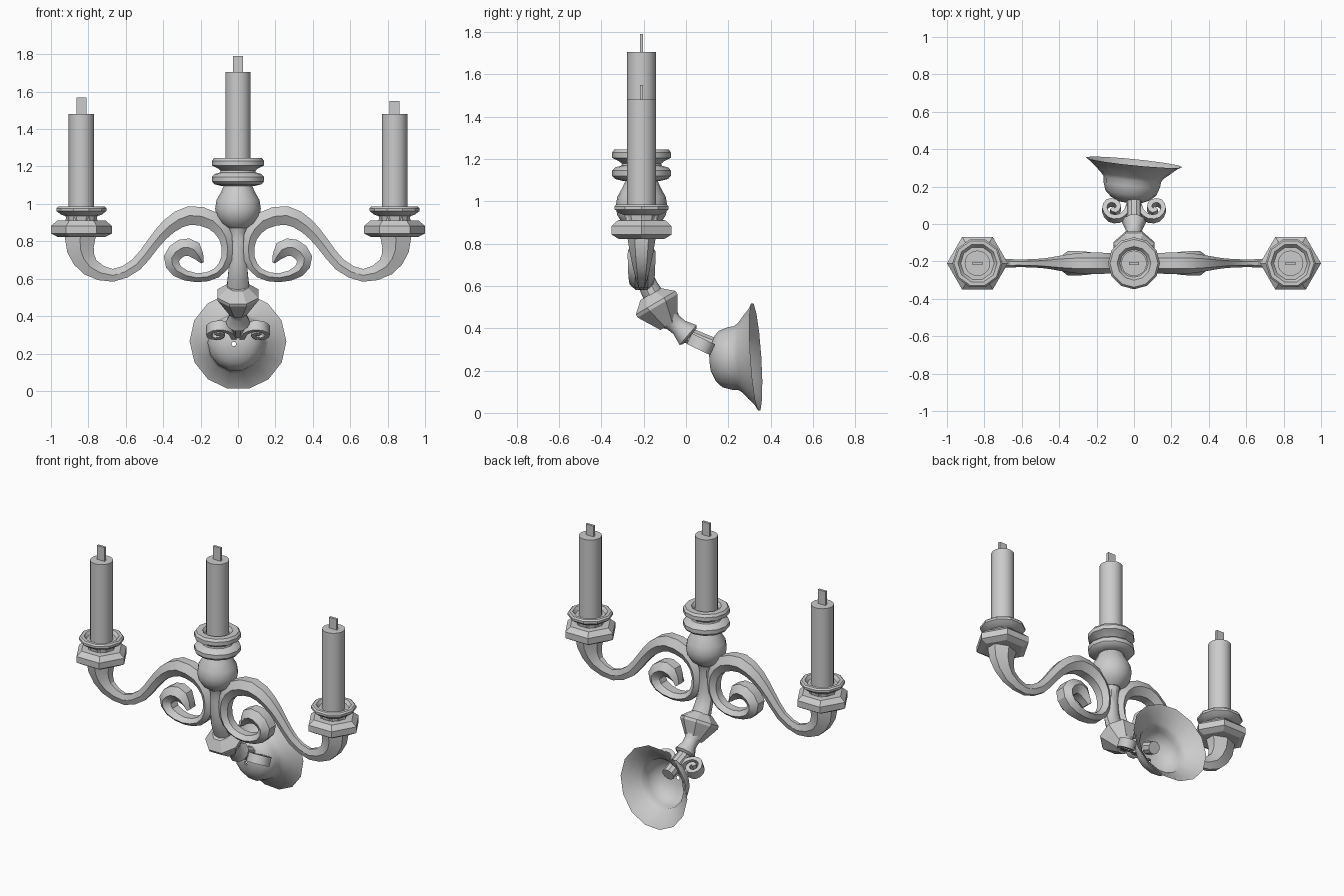
import bpy, bmesh, math
from mathutils import Vector, Matrix

if "Cube" in bpy.data.objects:
    bpy.data.objects.remove(bpy.data.objects["Cube"])

AY = -0.21  # plane of the arms


def finish(name, bm, angle=35):
    bmesh.ops.recalc_face_normals(bm, faces=bm.faces)
    me = bpy.data.meshes.new(name)
    bm.to_mesh(me)
    bm.free()
    ob = bpy.data.objects.new(name, me)
    bpy.context.collection.objects.link(ob)
    bpy.ops.object.select_all(action='DESELECT')
    ob.select_set(True)
    bpy.context.view_layer.objects.active = ob
    bpy.ops.object.shade_smooth_by_angle(angle=math.radians(angle))
    return ob


def skin(bm, rings, caps=True):
    rings = [[bm.verts.new(p) for p in r] for r in rings]
    n = len(rings[0])
    for a, b in zip(rings, rings[1:]):
        for i in range(n):
            j = (i + 1) % n
            bm.faces.new((a[i], a[j], b[j], b[i]))
    if caps:
        bm.faces.new(rings[0])
        bm.faces.new(rings[-1])


def lathe(name, profile, sides, loc, axis=(0, 0, 1), caps=True, turn=0.0, angle=35):
    """Revolve (radius, height) points around an axis."""
    m = Matrix.Translation(loc) @ Vector(axis).to_track_quat('Z', 'Y').to_matrix().to_4x4()
    rings = []
    for r, h in profile:
        rings.append([m @ Vector((r * math.cos(turn + math.tau * i / sides),
                                  r * math.sin(turn + math.tau * i / sides), h))
                      for i in range(sides)])
    bm = bmesh.new()
    skin(bm, rings, caps)
    return finish(name, bm, angle)


def refine(pts):
    """Halve each step of the path along a Catmull-Rom curve."""
    out = []
    for i in range(len(pts) - 1):
        p = [Vector(pts[max(0, min(len(pts) - 1, i + k))]) for k in (-1, 0, 1, 2)]
        out += [p[1], (9 * (p[1] + p[2]) - p[0] - p[3]) / 16]
    return out + [Vector(pts[-1])]


def sweep(name, pts, section, m, angle=35):
    """Sweep a section along (u, v, half_width, half_depth) points in local xz."""
    pts = refine(pts)
    rings = []
    for i, p in enumerate(pts):
        t = (pts[min(i + 1, len(pts) - 1)] - pts[max(i - 1, 0)]).to_2d().normalized()
        rings.append([m @ Vector((p[0] - t.y * p[2] * a, p[3] * b, p[1] + t.x * p[2] * a))
                      for a, b in section])
    bm = bmesh.new()
    skin(bm, rings)
    return finish(name, bm, angle)


def candle(name, x, z0, z1, wick_top):
    lathe(name, [(.068, z0), (.068, z1)], 20, (x, AY, 0))
    bm = bmesh.new()
    bmesh.ops.create_cube(bm, size=1, matrix=Matrix.Translation((x, AY, (z1 + wick_top) / 2))
                          @ Matrix.Diagonal((.055, .016, wick_top - z1, 1)))
    finish(name + "_wick", bm)


HEX = [(0, 1), (1, .5), (1, -.5), (0, -1), (-1, -.5), (-1, .5)]
BOX = [(1, 1), (1, -1), (-1, -1), (-1, 1)]
ROUND = [(math.cos(math.tau * i / 10), math.sin(math.tau * i / 10)) for i in range(10)]

# Candles
candle("middle_candle", 0, 1.2, 1.705, 1.79)
candle("left_candle", -.837, .93, 1.48, 1.57)
candle("right_candle", .837, .93, 1.48, 1.55)

# Middle holder: bulb and two stacked rings
lathe("middle_bulb", [(.055, .87), (.09, .895), (.115, .935), (.122, .975), (.115, 1.02),
                      (.09, 1.065), (.07, 1.11)], 16, (0, AY, 0))
lathe("middle_lower_ring", [(.085, 1.095), (.125, 1.105), (.139, 1.12), (.139, 1.145),
                            (.125, 1.16), (.095, 1.168), (.09, 1.19)], 12, (0, AY, 0))
lathe("middle_upper_ring", [(.09, 1.175), (.108, 1.19), (.139, 1.205), (.139, 1.23),
                            (.128, 1.245), (.09, 1.245), (.075, 1.225)], 12, (0, AY, 0))

# Arms, cups and link scrolls on both sides
arm_path = [(.84, .85, .085, .07), (.842, .755, .072, .055), (.79, .662, .05, .035),
            (.668, .618, .034, .022), (.545, .675, .034, .022), (.455, .785, .035, .03),
            (.37, .88, .042, .045), (.26, .938, .05, .058), (.135, .91, .048, .055),
            (.065, .82, .036, .052), (.06, .71, .03, .05), (.115, .63, .026, .05),
            (.22, .605, .024, .055), (.325, .64, .032, .062), (.355, .71, .043, .065),
            (.30, .765, .046, .065), (.235, .755, .045, .06), (.19, .685, .008, .045)]
scroll_path = [(.02, .06), (.04, -.01), (.08, -.045), (.13, -.04), (.157, .005), (.14, .045),
               (.10, .045), (.082, .015), (.10, -.01), (.12, .005)]
d = Vector((0, .9, -.43)).normalized()
up = Vector((0, .43, .9)).normalized()
for side, s in (("left", -1), ("right", 1)):
    arm_m = Matrix.Translation((0, AY, 0)) @ Matrix.Diagonal((s, 1, 1, 1))
    sweep(side + "_arm", arm_path, HEX, arm_m, 30)
    lathe(side + "_cup", [(.125, .822), (.163, .842), (.163, .882), (.13, .91), (.085, .912),
                          (.08, .945)], 6, (s * .837, AY, 0), angle=25)
    lathe(side + "_drip_pan", [(.08, .905), (.085, .935), (.108, .942), (.134, .962),
                               (.134, .976), (.125, .985), (.105, .985), (.09, .965)],
          10, (s * .837, AY, 0))
    scroll_m = Matrix(((s, 0, 0, 0), (0, up.y, d.y, .07), (0, up.z, d.z, .325), (0, 0, 0, 1)))
    sweep(side + "_scroll", [(u, v, .013, .028) for u, v in scroll_path], BOX, scroll_m, 40)

# Curved stem between the arms
stem_path = [(AY, .89, .06, .06), (AY, .84, .045, .045), (AY, .75, .042, .045),
             (-.20, .66, .042, .052), (-.178, .60, .045, .058), (-.145, .54, .052, .065)]
sweep("stem", stem_path, ROUND, Matrix.Rotation(math.pi / 2, 4, 'Z'))

# Faceted knob, spool and link down to the wall plate
lathe("knob", [(.06, -.06), (.118, -.012), (.118, .005), (.05, .11)], 8,
      (0, -.137, .51), (0, .51, -.86), turn=math.pi / 8, angle=20)
lathe("spool", [(.06, 0), (.045, .035), (.044, .07), (.065, .125), (.05, .135)], 10,
      (0, -.085, .449), (0, .76, -.65))
lathe("link", [(.04, 0), (.04, .2)], 10, (0, .0, .37), (0, .93, -.38))

# Hollow wall plate with a flared rim
lathe("wall_plate", [(.26, 0), (.235, .014), (.2, .045), (.17, .07), (.155, .09), (.152, .12),
                     (.137, .165), (.105, .195), (.06, .215), (.012, .22)],
      14, (0, .33, .265), (-.1, -1, -.065), caps=False, angle=45)
